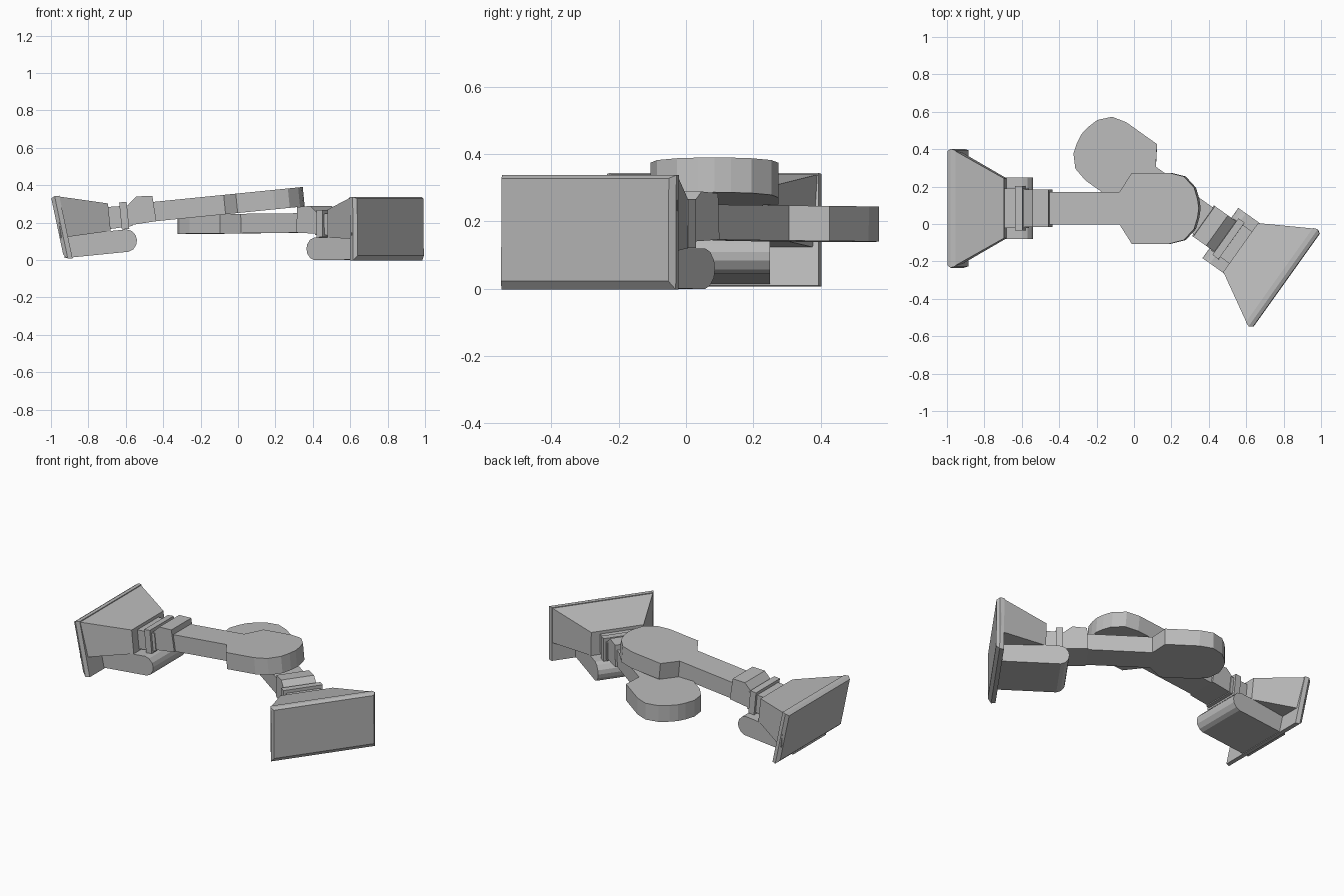
import bpy
import bmesh
from math import radians
from mathutils import Matrix, Vector

cube = bpy.data.objects.get("Cube")
if cube:
    bpy.data.objects.remove(cube)

grey = bpy.data.materials.new("plain_grey")
grey.use_nodes = True
colour = (0.5, 0.5, 0.5, 1)
grey.diffuse_color = colour
grey.node_tree.nodes["Principled BSDF"].inputs["Base Color"].default_value = colour


def finish(bm, name, frame):
    bmesh.ops.recalc_face_normals(bm, faces=bm.faces)
    mesh = bpy.data.meshes.new(name)
    bm.to_mesh(mesh)
    bm.free()
    mesh.materials.append(grey)
    obj = bpy.data.objects.new(name, mesh)
    obj.matrix_world = frame
    bpy.context.collection.objects.link(obj)


def prism(name, outline, axis, low, high, frame):
    """Extrude a closed outline along local y (side profile) or z (plan)."""
    bm = bmesh.new()
    place = lambda a, b, c: (a, c, b) if axis == "y" else (a, b, c)
    face = bm.faces.new([bm.verts.new(place(a, b, low)) for a, b in outline])
    new = bmesh.ops.extrude_face_region(bm, geom=[face])["geom"]
    shift = Vector(place(0, 0, high - low))
    bmesh.ops.translate(bm, vec=shift, verts=[v for v in new if isinstance(v, bmesh.types.BMVert)])
    finish(bm, name, frame)


def loft(name, sections, frame, lean=0):
    """Join rectangular sections (x, half width, bottom, top) into a solid."""
    bm = bmesh.new()
    rings = []
    for x, half, low, high in sections:
        corners = [(-half, low), (half, low), (half, high), (-half, high)]
        rings.append([bm.verts.new((x + lean * (0.135 - z), y, z)) for y, z in corners])
    for a, b in zip(rings, rings[1:]):
        for i in range(4):
            j = (i + 1) % 4
            bm.faces.new((a[i], a[j], b[j], b[i]))
    bm.faces.new(rings[0])
    bm.faces.new(rings[-1])
    finish(bm, name, frame)


def build_arm(side, location, heading, pitch, lean):
    frame = (Matrix.Translation(location) @ Matrix.Rotation(radians(heading), 4, "Z")
             @ Matrix.Rotation(radians(-pitch), 4, "Y"))

    # Wide end plate with chamfered outer rim
    loft(side + "_end_plate", [(0, 0.305, -0.18, 0.125), (0.02, 0.318, -0.205, 0.135),
                               (0.045, 0.31, -0.205, 0.135)], frame, lean)
    # Tapered head, neck and ring
    loft(side + "_head", [(0.03, 0.315, -0.09, 0.134), (0.3, 0.16, -0.08, 0.068)], frame)
    loft(side + "_neck", [(0.28, 0.105, -0.07, 0.05), (0.42, 0.105, -0.065, 0.045)], frame)
    loft(side + "_ring", [(0.36, 0.12, -0.078, 0.067), (0.4, 0.12, -0.078, 0.067)], frame)

    # Rounded slab below the head
    slab = [(0.04, -0.2), (0.385, -0.2), (0.41, -0.19), (0.43, -0.165), (0.435, -0.14),
            (0.43, -0.115), (0.41, -0.09), (0.385, -0.08), (0.04, -0.08)]
    prism(side + "_lower_slab", slab, "y", -0.165, 0.165, frame)

    # Sloped collar
    collar = [(0.395, -0.06), (0.395, 0.04), (0.455, 0.09), (0.54, 0.085), (0.548, -0.052)]
    prism(side + "_collar", collar, "y", -0.1, 0.1, frame)

    # Shaft widening into a round paddle
    half = [(0.5, 0.088), (0.92, 0.088), (0.985, 0.19), (1.185, 0.19), (1.265, 0.17),
            (1.32, 0.11), (1.338, 0.05)]
    outline = half + [(1.345, 0)] + [(x, -y) for x, y in reversed(half)]
    prism(side + "_paddle", outline, "z", -0.052, 0.052, frame)


build_arm("right", (-0.987, 0.084, 0.205), 0, 5.7, 0.11)
build_arm("left", (0.815, -0.3, 0.203), 144.5, -0.5, 0)
